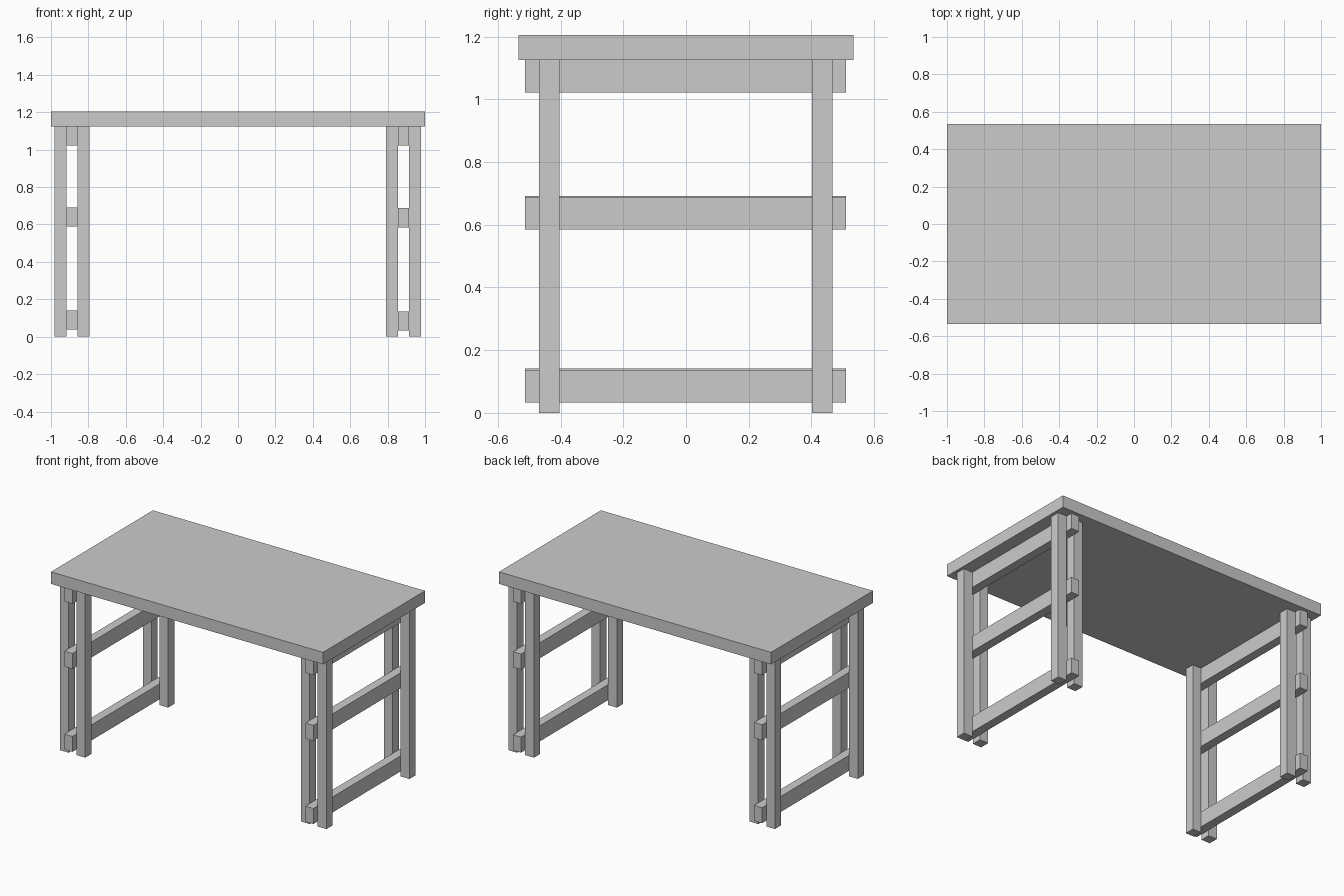
import bpy

if "Cube" in bpy.data.objects:
    bpy.data.objects.remove(bpy.data.objects["Cube"])


def box(name, x, y, z):
    """Add a box spanning the given (min, max) ranges."""
    bpy.ops.mesh.primitive_cube_add(
        size=1, location=[(a + b) / 2 for a, b in (x, y, z)])
    ob = bpy.context.object
    ob.name = name
    ob.scale = [b - a for a, b in (x, y, z)]
    bpy.ops.object.transform_apply(location=False, rotation=False, scale=True)
    return ob


TOP_UNDERSIDE = 1.125
RAIL_HEIGHT = 0.103

# Table top
box("table_top", (-1.0, 1.0), (-0.535, 0.535), (TOP_UNDERSIDE, 1.205))

# Each trestle: two pairs of posts sandwiching three rails
trestles = {
    "left": ((-0.981, -0.917), (-0.858, -0.795), (0.038, 0.589, 1.022)),
    "right": ((0.791, 0.855), (0.914, 0.979), (0.033, 0.585, 1.022)),
}
for side, (post_a, post_b, rail_bottoms) in trestles.items():
    # Posts
    for end, y in (("front", (-0.469, -0.404)), ("back", (0.402, 0.467))):
        box(f"{side}_{end}_leg_a", post_a, y, (0, TOP_UNDERSIDE))
        box(f"{side}_{end}_leg_b", post_b, y, (0, TOP_UNDERSIDE))
    # Rails fill the gap between the posts
    for level, z in zip(("lower", "middle", "upper"), rail_bottoms):
        box(f"{side}_{level}_rail", (post_a[1], post_b[0]), (-0.513, 0.511),
            (z, z + RAIL_HEIGHT))
